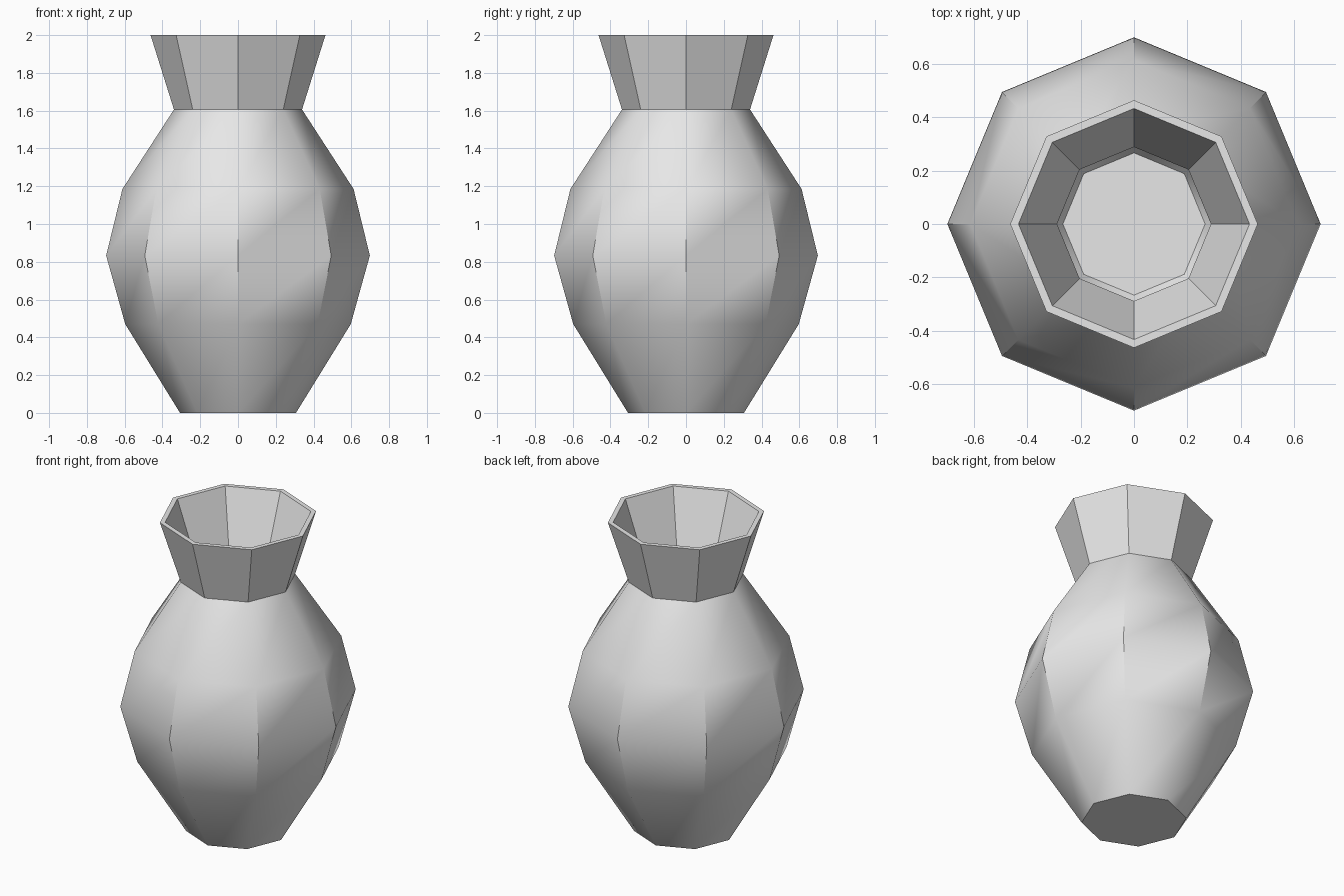
import bpy, bmesh, math

if "Cube" in bpy.data.objects:
    bpy.data.objects.remove(bpy.data.objects["Cube"])

SIDES = 8
# radius, height: outside from base to lip, then inside from lip to floor
OUTER = [(0.307, 0), (0.597, 0.47), (0.698, 0.833), (0.612, 1.185), (0.339, 1.606), (0.463, 2.0)]
INNER = [(0.432, 2.0), (0.288, 1.60), (0.575, 1.17), (0.66, 0.833), (0.56, 0.48), (0.266, 0.035)]

clay = bpy.data.materials.new("grey clay")
clay.diffuse_color = (0.8, 0.8, 0.8, 1)
clay.use_nodes = True
clay.node_tree.nodes["Principled BSDF"].inputs["Base Color"].default_value = clay.diffuse_color


def octagon(bm, radius, z):
    step = math.tau / SIDES
    return [bm.verts.new((radius * math.cos(i * step), radius * math.sin(i * step), z))
            for i in range(SIDES)]


# Hollow eight-sided vase
bm = bmesh.new()
rings = [octagon(bm, r, z) for r, z in OUTER + INNER]
for low, high in zip(rings, rings[1:]):
    for i in range(SIDES):
        j = (i + 1) % SIDES
        bm.faces.new((low[i], low[j], high[j], high[i]))
bm.faces.new(rings[0][::-1])   # base
bm.faces.new(rings[-1])        # inside floor
mesh = bpy.data.meshes.new("vase")
bm.to_mesh(mesh)
bm.free()
mesh.materials.append(clay)
vase = bpy.data.objects.new("vase", mesh)
bpy.context.collection.objects.link(vase)

# Smooth body, crisp belly corners and neck
bpy.context.view_layer.objects.active = vase
vase.select_set(True)
bpy.ops.object.shade_smooth_by_angle(angle=math.radians(40))
